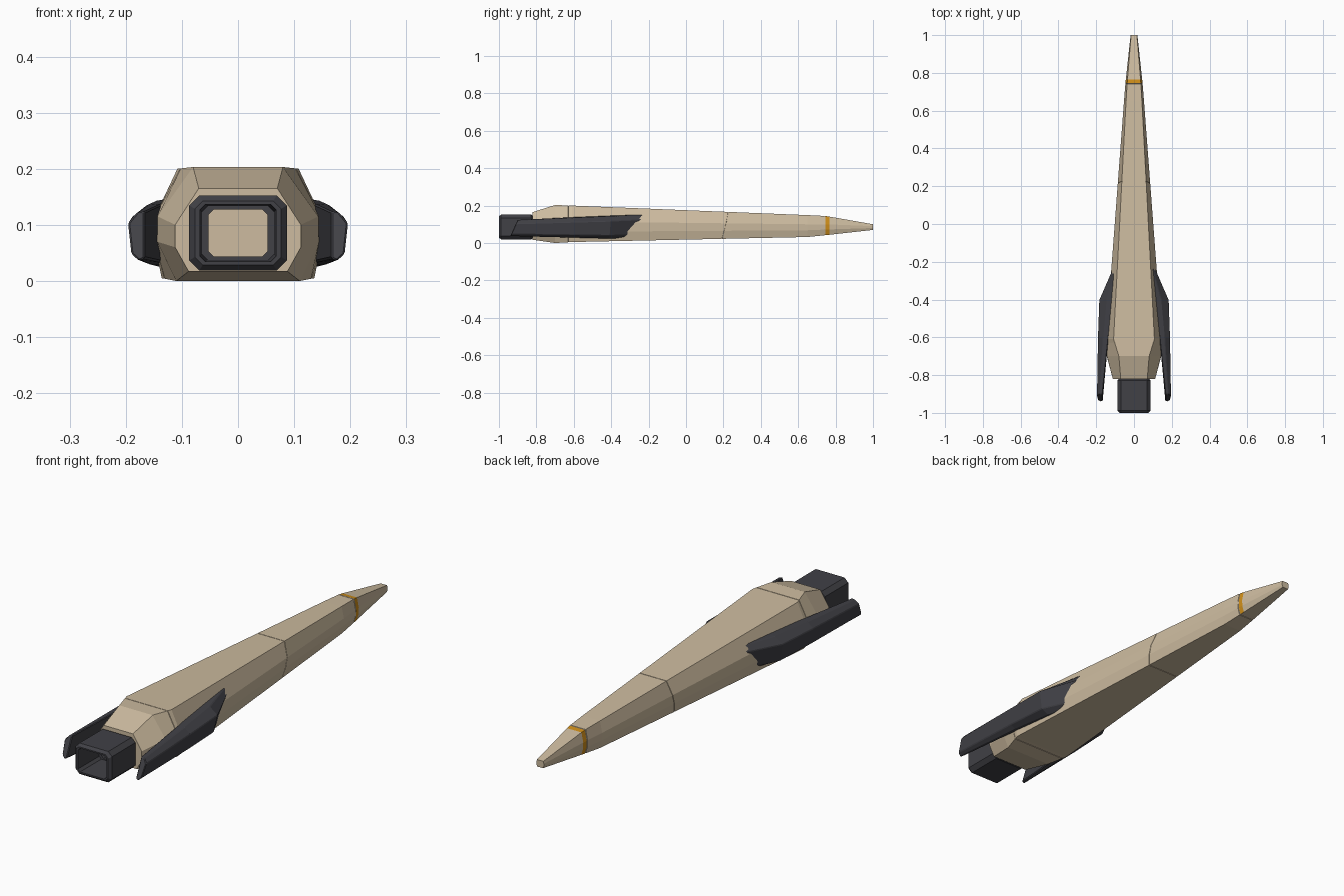
import bpy
import bmesh
from mathutils import Vector

default_cube = bpy.data.objects.get("Cube")
if default_cube:
    bpy.data.objects.remove(default_cube, do_unlink=True)


def make_material(name, colour):
    material = bpy.data.materials.new(name)
    material.use_nodes = True
    material.diffuse_color = (*colour, 1)
    shader = material.node_tree.nodes["Principled BSDF"]
    shader.inputs["Base Color"].default_value = (*colour, 1)
    shader.inputs["Roughness"].default_value = 0.7
    return material


cream = make_material("cream", (0.61, 0.50, 0.35))
dark_grey = make_material("dark grey", (0.052, 0.052, 0.061))
amber = make_material("amber", (0.62, 0.27, 0.01))


def loft(name, rings, materials, cap=True, closed=False, face_rule=None):
    """Join successive rings of points with quads."""
    bm = bmesh.new()
    loops = [[bm.verts.new(point) for point in ring] for ring in rings]
    count = len(loops[0])
    pairs = list(zip(loops, loops[1:]))
    if closed:
        pairs.append((loops[-1], loops[0]))
    for step, (first, second) in enumerate(pairs):
        for side in range(count):
            after = (side + 1) % count
            face = bm.faces.new((first[side], first[after], second[after], second[side]))
            if face_rule:
                face.material_index = face_rule(step, side)
    if cap and not closed:
        bm.faces.new(loops[0])
        bm.faces.new(loops[-1])
    bmesh.ops.recalc_face_normals(bm, faces=bm.faces)
    mesh = bpy.data.meshes.new(name)
    bm.to_mesh(mesh)
    bm.free()
    for material in materials:
        mesh.materials.append(material)
    part = bpy.data.objects.new(name, mesh)
    bpy.context.collection.objects.link(part)
    return part


def bevel(part, width):
    modifier = part.modifiers.new("edge_bevel", "BEVEL")
    modifier.width = width
    modifier.segments = 1
    modifier.limit_method = "ANGLE"
    modifier.angle_limit = 0.6


# Hull half sections: y, then (x, z) of roof, shoulder, flank and floor corners
stations = [
    (-0.82, (0.07, 0.165), (0.112, 0.1), (0.112, 0.06), (0.088, 0.017)),
    (-0.7, (0.08, 0.203), (0.143, 0.115), (0.144, 0.07), (0.11, 0)),
    (-0.61, (0.108, 0.2), (0.148, 0.115), (0.147, 0.06), (0.136, 0.005)),
    (0.65, (0.042, 0.149), (0.053, 0.1), (0.052, 0.068), (0.043, 0.032)),
    (0.75, (0.036, 0.144), (0.045, 0.1), (0.044, 0.072), (0.035, 0.042)),
    (1, (0.015, 0.1), (0.018, 0.09), (0.018, 0.08), (0.014, 0.07)),
]


def hull_corner(y, corner):
    for low, high in zip(stations, stations[1:]):
        if y <= high[0]:
            break
    blend = (y - low[0]) / (high[0] - low[0])
    return Vector(low[corner]).lerp(Vector(high[corner]), blend)


def hull_ring(y, slant=0, inset=0):
    half = []
    for corner in range(1, 5):
        place = y - slant * (corner - 1) / 3
        x, z = hull_corner(place, corner)
        z += inset if z < 0.09 else -inset
        half.append((x - inset, place, z))
    return half + [(-x, place, z) for x, place, z in reversed(half)]


# Hull with three fine panel grooves and an amber nose band
hull_rings = [hull_ring(station[0]) for station in stations[:2]]


def add_groove(y, slant):
    for offset, inset in ((0, 0), (0.0005, 0.002), (0.002, 0.002), (0.0025, 0)):
        hull_rings.append(hull_ring(y + offset, slant, inset))


add_groove(-0.63, 0)
hull_rings.append(hull_ring(-0.61))
add_groove(0.225, 0.035)
hull_rings.append(hull_ring(0.65))
add_groove(0.74, 0)
band_start = len(hull_rings)
hull_rings += [hull_ring(0.746), hull_ring(0.766), hull_ring(1)]
loft("hull", hull_rings, [cream, amber],
     face_rule=lambda step, side: int(step == band_start and side != 3))

# Exhaust: chamfered square tube with a recessed inner lip


def chamfered_ring(y, half_x, half_z, cut):
    corners = []
    for sx, sz in ((1, 1), (1, -1), (-1, -1), (-1, 1)):
        pair = [(sx * (half_x - cut), y, 0.0855 + sz * half_z),
                (sx * half_x, y, 0.0855 + sz * (half_z - cut))]
        corners += pair if sx * sz > 0 else pair[::-1]
    return corners


exhaust_rings = [
    chamfered_ring(-0.819, 0.08, 0.06, 0.018),
    chamfered_ring(-0.828, 0.087, 0.067, 0.018),
    chamfered_ring(-0.988, 0.087, 0.067, 0.018),
    chamfered_ring(-1, 0.077, 0.057, 0.014),
    chamfered_ring(-1, 0.068, 0.051, 0.01),
    chamfered_ring(-0.86, 0.064, 0.048, 0.01),
    chamfered_ring(-0.86, 0.053, 0.042, 0.01),
    chamfered_ring(-0.819, 0.053, 0.042, 0.01),
]
loft("exhaust", exhaust_rings, [dark_grey], closed=True)

# Side fins: y at top and bottom, inner x, outer x, top z, bottom z
fin_stations = [
    (-0.9, -0.94, 0.166, 0.196, 0.124, 0.036),
    (-0.6, -0.6, 0.135, 0.191, 0.138, 0.028),
    (-0.4, -0.41, 0.105, 0.184, 0.147, 0.023),
    (-0.2, -0.285, 0.08, 0.105, 0.156, 0.026),
]


def fin_ring(station, side):
    y_top, y_bottom, inner, outer, top, bottom = station
    depth = outer - inner
    section = [(inner, 1), (outer - 0.5 * depth, 0.97), (outer, 0.76),
               (outer - 0.2 * depth, 0.14), (outer - 0.65 * depth, 0), (inner, 0.05)]
    return [(side * x, y_bottom + (y_top - y_bottom) * h, bottom + (top - bottom) * h)
            for x, h in section]


for label, side in (("left", 1), ("right", -1)):
    fin = loft(label + "_fin", [fin_ring(s, side) for s in fin_stations], [dark_grey])
    bevel(fin, 0.003)
